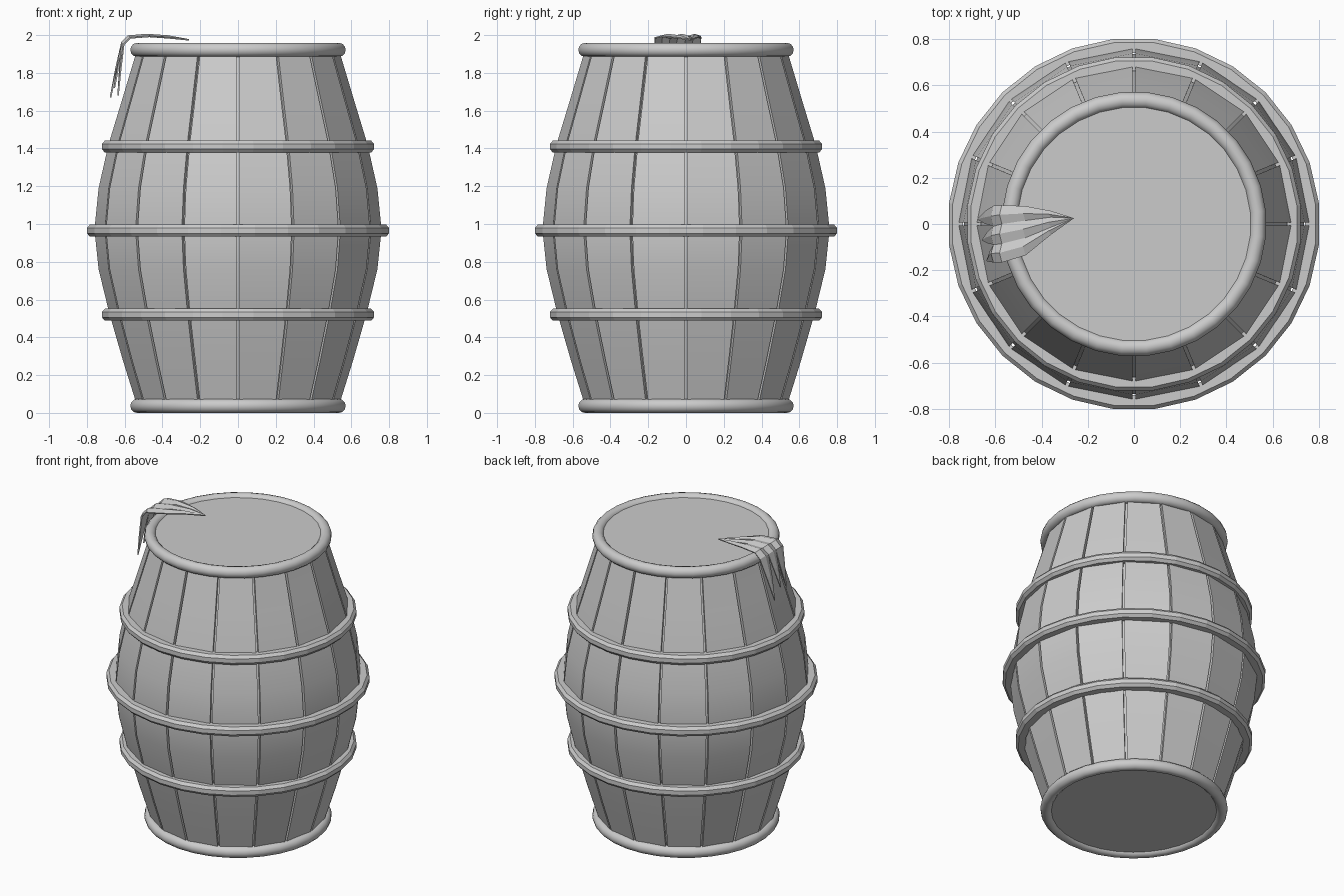
import bpy, bmesh
from math import sin, cos, pi, radians

if "Cube" in bpy.data.objects:
    bpy.data.objects.remove(bpy.data.objects["Cube"])


def make_object(name, verts, faces):
    me = bpy.data.meshes.new(name)
    me.from_pydata(verts, [], faces)
    bm = bmesh.new()
    bm.from_mesh(me)
    bmesh.ops.recalc_face_normals(bm, faces=bm.faces)
    bm.to_mesh(me)
    bm.free()
    ob = bpy.data.objects.new(name, me)
    bpy.context.collection.objects.link(ob)
    return ob


def smooth(ob, angle):
    bpy.ops.object.select_all(action='DESELECT')
    ob.select_set(True)
    bpy.context.view_layer.objects.active = ob
    bpy.ops.object.shade_smooth_by_angle(angle=radians(angle))


def ring(name, profile, segments):
    """Closed (radius, z) profile swept round z, flats facing the axes."""
    n = len(profile)
    verts, faces = [], []
    for i in range(segments):
        a = 2 * pi * (i + 0.5) / segments
        verts += [(r * cos(a), r * sin(a), z) for r, z in profile]
        j = (i + 1) % segments
        faces += [(i * n + k, j * n + k, j * n + (k + 1) % n, i * n + (k + 1) % n)
                  for k in range(n)]
    return make_object(name, verts, faces)


# Sixteen flat staves with grooves between them
STAVES = 16
rows = [(0.535, 0.04), (0.61, 0.28), (0.682, 0.53), (0.738, 0.76), (0.76, 0.97),
        (0.738, 1.19), (0.686, 1.42), (0.61, 1.67), (0.535, 1.92)]
verts, faces = [], []
for r, z in rows:
    g = 0.007 / r                       # half groove angle
    for s in range(STAVES):
        a0, a1 = 2 * pi * s / STAVES, 2 * pi * (s + 1) / STAVES
        for a, rad in ((a0 + g, r - 0.025), (a0 + g, r), (a1 - g, r), (a1 - g, r - 0.025)):
            verts.append((rad * cos(a), rad * sin(a), z))
n = STAVES * 4
for k in range(len(rows) - 1):
    for i in range(n):
        j = (i + 1) % n
        faces.append((k * n + i, k * n + j, (k + 1) * n + j, (k + 1) * n + i))
smooth(make_object("staves", verts, faces), 20)

# Metal hoops with chamfered edges
for name, r, z in (("lower_hoop", 0.725, 0.52), ("middle_hoop", 0.805, 0.965),
                   ("upper_hoop", 0.725, 1.41)):
    prof = [(r - 0.06, z - 0.032), (r - 0.016, z - 0.032), (r, z - 0.014),
            (r, z + 0.014), (r - 0.016, z + 0.032), (r - 0.06, z + 0.032)]
    ring(name, prof, 28)

# Rounded end rims and the flat heads inside them
for name, z in (("bottom_rim", 0.037), ("top_rim", 1.922)):
    prof = [(0.537 + 0.036 * cos(2 * pi * k / 12), z + 0.037 * sin(2 * pi * k / 12))
            for k in range(12)]
    smooth(ring(name, prof, 32), 40)
for name, z in (("bottom_head", 0.02), ("top_head", 1.94)):
    vs = [(0.53 * cos(2 * pi * k / 32), 0.53 * sin(2 * pi * k / 32), z) for k in range(32)]
    make_object(name, vs, [tuple(range(32)) if z > 1 else tuple(range(31, -1, -1))])

# Three-bladed leaf draped over the top rim: x, z, then the four blade-edge y values
tip = (-0.26, 0.025, 1.975)
sections = [(-0.36, 1.985, (-0.045, -0.015, 0.03, 0.055)),
            (-0.47, 1.993, (-0.135, -0.06, 0.015, 0.076)),
            (-0.57, 1.985, (-0.165, -0.085, 0.0, 0.08)),
            (-0.605, 1.95, (-0.165, -0.09, -0.01, 0.078))]
ends = [(-0.635, -0.16, 1.68), (-0.655, -0.07, 1.72), (-0.675, 0.02, 1.67)]
verts, faces = [tip], []
for x, z, ys in sections:
    for k in range(7):                  # blade edges and raised midribs
        y = ys[k // 2] if k % 2 == 0 else (ys[k // 2] + ys[k // 2 + 1]) / 2
        verts.append((x - (0.01 if k % 2 else 0), y, z + (0.01 if k % 2 else 0)))
faces += [(0, k + 1, k + 2) for k in range(6)]
for s in range(3):
    b = 1 + s * 7
    faces += [(b + k, b + k + 7, b + k + 8, b + k + 1) for k in range(6)]
# Each blade narrows as it hangs, then ends in a point
b = 1 + 3 * 7
for k, e in enumerate(ends):
    top = [b + 2 * k + i for i in range(3)]
    mid = []
    for t in top:
        x, y, z = verts[t]
        mid.append(len(verts))
        verts.append((x * 0.5 + e[0] * 0.5, y * 0.6 + e[1] * 0.4, z * 0.55 + e[2] * 0.45))
    end = len(verts)
    verts.append(e)
    for i in range(2):
        faces.append((top[i], mid[i], mid[i + 1], top[i + 1]))
        faces.append((mid[i], end, mid[i + 1]))
leaf = make_object("draped_leaf", verts, faces)
mod = leaf.modifiers.new("thickness", 'SOLIDIFY')
mod.thickness = 0.008
mod.offset = 0
